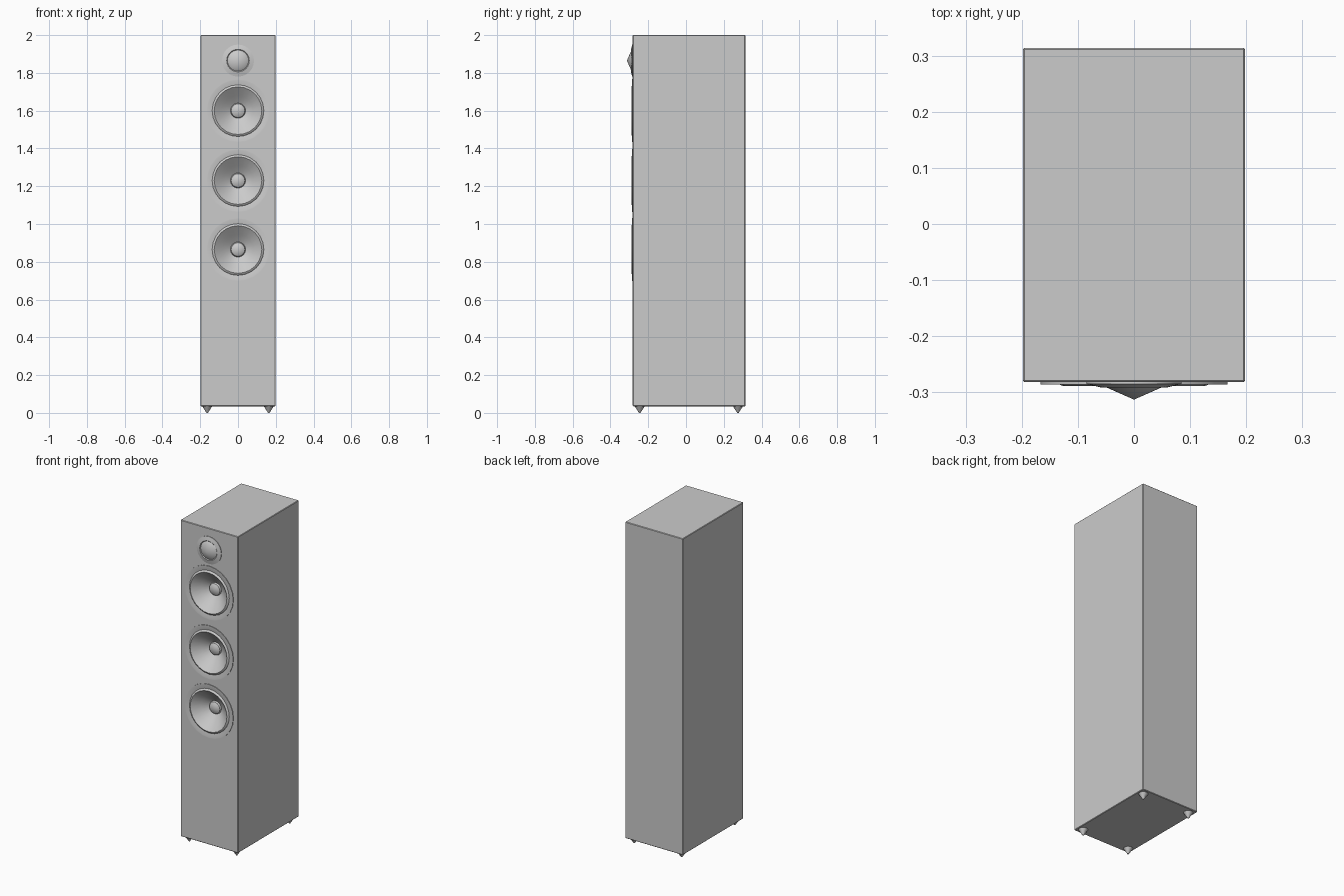
import bpy, bmesh, math
from mathutils import Matrix

if "Cube" in bpy.data.objects:
    bpy.data.objects.remove(bpy.data.objects["Cube"], do_unlink=True)

grey = bpy.data.materials.new("cabinet grey")
grey.use_nodes = True
colour = (0.6, 0.6, 0.6, 1)
grey.diffuse_color = colour
grey.node_tree.nodes["Principled BSDF"].inputs["Base Color"].default_value = colour

FRONT = -0.282
SIDES = 24


def make_object(name, bm, smooth=False):
    bmesh.ops.recalc_face_normals(bm, faces=bm.faces)
    mesh = bpy.data.meshes.new(name)
    bm.to_mesh(mesh)
    bm.free()
    mesh.materials.append(grey)
    obj = bpy.data.objects.new(name, mesh)
    bpy.context.collection.objects.link(obj)
    if smooth:
        bpy.ops.object.select_all(action='DESELECT')
        obj.select_set(True)
        bpy.context.view_layer.objects.active = obj
        bpy.ops.object.shade_smooth_by_angle(angle=math.radians(30))
    return obj


def lathe(name, profile, z):
    """Spin (radius, distance out of the baffle) points about the driver axis."""
    bm = bmesh.new()
    verts = [bm.verts.new((r, FRONT - out, z)) for r, out in profile]
    edges = [bm.edges.new(pair) for pair in zip(verts, verts[1:])]
    bmesh.ops.spin(bm, geom=verts + edges, cent=(0, 0, z), axis=(0, 1, 0),
                   angle=math.tau, steps=SIDES, use_duplicate=False)
    bmesh.ops.remove_doubles(bm, verts=bm.verts, dist=0.0001)
    obj = make_object(name, bm, smooth=True)
    # The open shell must face out of the baffle
    if sum(p.normal.y * p.area for p in obj.data.polygons) > 0:
        obj.data.flip_normals()
    return obj


# Cabinet with finely bevelled edges
bm = bmesh.new()
bmesh.ops.create_cube(bm, size=1, matrix=Matrix.Translation((0, 0.016, 1.0175))
                      @ Matrix.Diagonal((0.396, 0.596, 1.965, 1)))
bmesh.ops.bevel(bm, geom=bm.edges[:], offset=0.003, segments=1, affect='EDGES')
cabinet = make_object("cabinet", bm)

# Woofers: rim, surround roll, deep cone and domed dust cap
woofer = [(0.167, 0), (0.167, 0.004), (0.162, 0.004), (0.137, -0.001),
          (0.133, 0.004), (0.126, 0.007), (0.122, 0.004), (0.08, -0.035),
          (0.04, -0.062), (0.036, -0.052), (0.022, -0.044), (0, -0.041)]
for place, z in (("upper", 1.6), ("middle", 1.23), ("lower", 0.865)):
    bm = bmesh.new()
    bmesh.ops.create_cone(bm, cap_ends=True, segments=SIDES, radius1=0.15,
                          radius2=0.15, depth=0.2,
                          matrix=Matrix.Translation((0, FRONT, z))
                          @ Matrix.Rotation(math.pi / 2, 4, 'X'))
    cutter = make_object(place + "_woofer_cutter", bm)
    cutter.hide_render = True
    cutter.hide_set(True)
    cut = cabinet.modifiers.new(place + " recess", 'BOOLEAN')
    cut.object = cutter
    cut.operation = 'DIFFERENCE'
    cut.solver = 'EXACT'
    lathe(place + "_woofer", woofer, z)

# Tweeter: sloped ring and pointed centre
lathe("tweeter", [(0.085, 0), (0.085, 0.003), (0.06, 0.009), (0.056, 0.005),
                  (0.052, 0.008), (0.043, 0.012), (0, 0.031)], 1.865)

# Spiked feet
for side, x in (("left", 0.163), ("right", -0.163)):
    for end, y in (("front", -0.245), ("back", 0.275)):
        bm = bmesh.new()
        bmesh.ops.create_cone(bm, cap_ends=True, segments=16, radius1=0.004,
                              radius2=0.027, depth=0.036,
                              matrix=Matrix.Translation((x, y, 0.018)))
        make_object(f"{end}_{side}_foot", bm, smooth=True)
